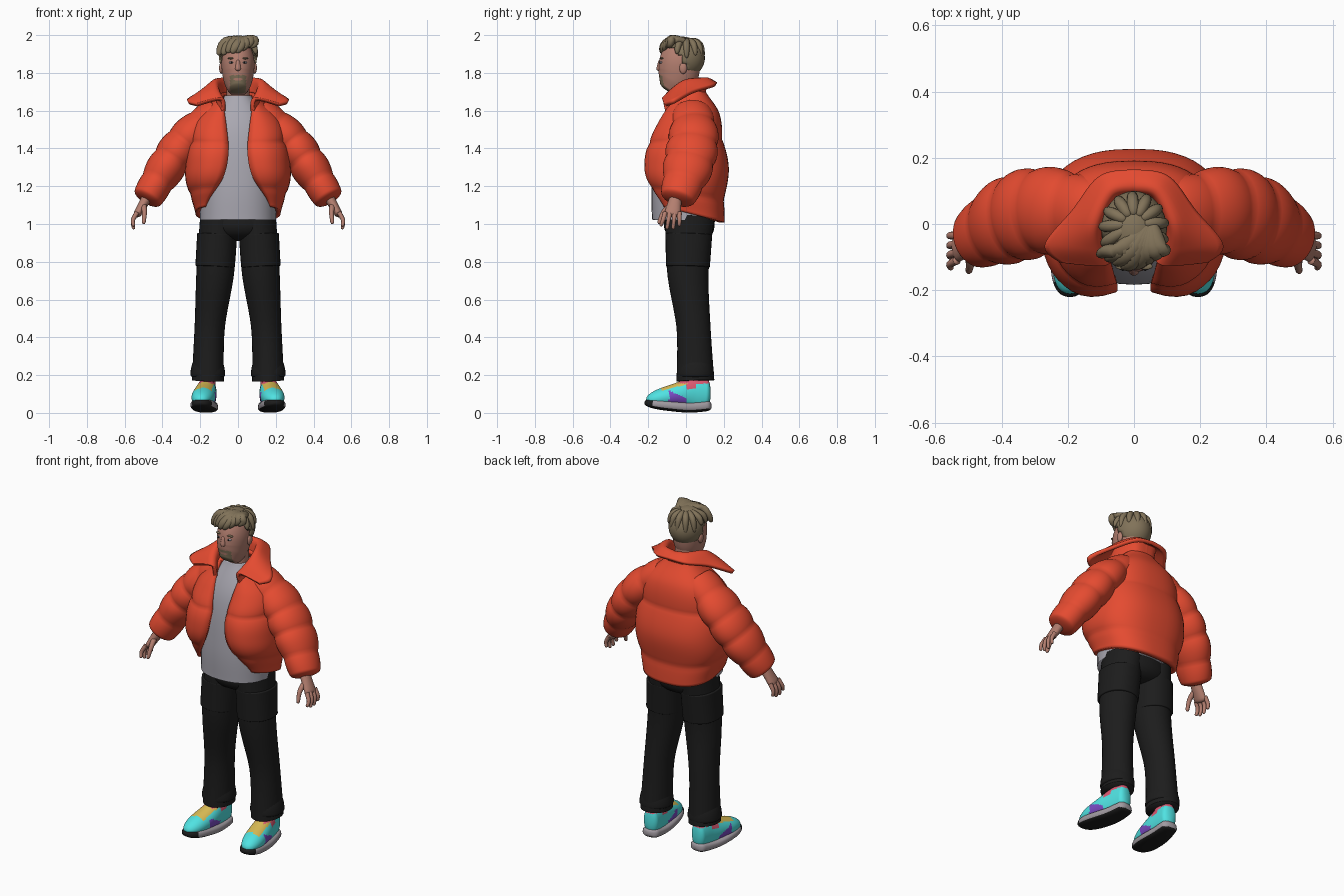
import bpy, bmesh, math, random
from mathutils import Vector, Matrix

random.seed(4)
cube = bpy.data.objects.get("Cube")
if cube:
    bpy.data.objects.remove(cube)

SIDEWAYS, BACKWARD = Vector((1, 0, 0)), Vector((0, 1, 0))


def material(name, red, green, blue):
    mat = bpy.data.materials.new(name)
    mat.use_nodes = True
    mat.diffuse_color = (red, green, blue, 1)
    shader = next(node for node in mat.node_tree.nodes if node.type == "BSDF_PRINCIPLED")
    shader.inputs["Base Color"].default_value = mat.diffuse_color
    return mat


ORANGE = material("jacket orange", .78, .07, .03)
GREY = material("shirt grey", .4, .39, .44)
BLACK = material("trouser black", .012, .012, .012)
HAIR = material("hair brown", .22, .17, .1)
SKIN = material("skin", .45, .21, .16)
CYAN = material("shoe cyan", .08, .76, .76)
YELLOW = material("tongue yellow", .7, .5, .09)
PURPLE = material("trim purple", .2, .07, .56)
PINK = material("trim pink", .72, .1, .17)
SOLE = material("midsole grey", .36, .33, .36)


def sample(values, t):
    """Smooth value at t along evenly spaced numbers or vectors."""
    last = len(values) - 1
    if last == 0:
        return values[0]
    index = min(int(t * last), last - 1)
    f = t * last - index
    before, start, end, after = (values[min(max(index + step, 0), last)] for step in (-1, 0, 1, 2))
    leave, arrive = (end - before) / 2, (after - start) / 2
    ease = f * f * (3 - 2 * f)
    return (start + (end - start) * ease + leave * (f * (1 - f) ** 2)
            - arrive * (f * f * (1 - f)))


def power(value, exponent):
    return math.copysign(abs(value) ** exponent, value)


def finish(name, bm, mats, rule=None, mirror=False, solid=0, offset=-1):
    bmesh.ops.recalc_face_normals(bm, faces=bm.faces)
    for face in bm.faces:
        face.smooth = True
        if rule:
            face.material_index = rule(face.calc_center_median(), face.normal)
    mesh = bpy.data.meshes.new(name)
    bm.to_mesh(mesh)
    bm.free()
    for mat in mats:
        mesh.materials.append(mat)
    part = bpy.data.objects.new(name, mesh)
    bpy.context.collection.objects.link(part)
    if mirror:
        part.modifiers.new("mirror", "MIRROR")
    if solid:
        shell = part.modifiers.new("thickness", "SOLIDIFY")
        shell.thickness, shell.offset = solid, offset


def skin_rings(bm, rings, closed):
    verts = [[bm.verts.new(point) for point in ring] for ring in rings]
    count = len(verts[0])
    for low, high in zip(verts, verts[1:]):
        for j in range(count if closed else count - 1):
            k = (j + 1) % count
            bm.faces.new((low[j], low[k], high[k], high[j]))
    return verts


def sweep(name, path, width, depth, mats, ends=(0, 0), ref=BACKWARD, square=1, puffs=0,
          rule=None, mirror=False, sides=32, steps=32):
    """Sweep an ellipse along a path; ends gives the rounded share at each end."""
    path = [Vector(point) for point in path]
    rings = []
    for i in range(steps + 1):
        t = (1 - math.cos(math.pi * i / steps)) / 2
        tangent = sample(path, min(t + .01, 1)) - sample(path, max(t - .01, 0))
        across = tangent.cross(ref).normalized()
        along = across.cross(tangent).normalized()
        swell = 1
        if puffs:
            swell = .93 + .1 * abs(math.sin(math.pi * puffs * t)) ** .7
        for reach, share in ((t, ends[0]), (1 - t, ends[1])):
            if reach < share:
                swell *= max(.05, math.sqrt(1 - (1 - reach / share) ** 2))
        a, b = across * sample(width, t) * swell, along * sample(depth, t) * swell
        angles = [math.tau * j / sides for j in range(sides)]
        rings.append([sample(path, t) + a * power(math.cos(angle), square)
                      + b * power(math.sin(angle), square) for angle in angles])
    bm = bmesh.new()
    verts = skin_rings(bm, rings, True)
    bm.faces.new(verts[0])
    bm.faces.new(verts[-1])
    finish(name, bm, mats, rule, mirror)


def ball(name, place, size, mat, keep=None, mirror=True, solid=0):
    bm = bmesh.new()
    shape = Matrix.Translation(place) @ Matrix.Diagonal((*size, 1))
    bmesh.ops.create_uvsphere(bm, u_segments=32, v_segments=24, radius=1, matrix=shape)
    if keep:
        bare = [face for face in bm.faces if not keep(face.calc_center_median())]
        bmesh.ops.delete(bm, geom=bare, context="FACES")
    finish(name, bm, [mat], mirror=mirror, solid=solid)


# Head with painted beard
def beard(center, normal):
    mouth = abs(center.x) < .022 and abs(center.z - 1.766) < .006
    return int(abs(center.x) < .042 and center.y < -.07 and center.z < 1.788 and not mouth)


sweep("head", [(0, -.09, 1.7), (0, -.04, 1.8), (0, -.03, 1.98)], [.045, .075, .088, .08],
      [.055, .1, .11, .1], [SKIN, HAIR], ends=(.1, .4), rule=beard, sides=64, steps=64)
sweep("neck", [(0, 0, 1.6), (0, 0, 1.8)], [.06], [.06], [SKIN])
sweep("nose", [(0, -.135, 1.87), (0, -.142, 1.81)], [.01, .018], [.01, .018], [SKIN],
      ends=(.3, .3), sides=12, steps=12)
ball("ear", (.088, -.015, 1.825), (.012, .02, .03), SKIN)
ball("eye", (.034, -.13, 1.855), (.014, .01, .006), GREY)
ball("pupil", (.034, -.137, 1.855), (.005, .005, .005), BLACK)
ball("eyebrow", (.036, -.128, 1.877), (.02, .01, .005), HAIR)


# Hair cap, swept fringe and crown locks
def below_hairline(center):
    return center.z > 1.93 or center.y > -.05 + (1.93 - center.z) / 2


ball("hair", (0, -.02, 1.88), (.1, .12, .112), HAIR, keep=below_hairline, mirror=False, solid=.01)
for i in range(8):
    x = i / 42 - .08
    back = abs(x) / 2
    drop = random.uniform(-.012, .012)
    sweep("fringe_lock", [(.05, .01, 1.965), (x * .6 + .02, -.07, 1.977 + drop / 4),
                          (x, back - .122, 1.955 + drop),
                          (x - .025, back - .135, 1.9 + i / 250 + drop)], [.022], [.028], [HAIR],
          ends=(.3, .6), ref=SIDEWAYS, sides=12, steps=16)
for i in range(9):
    angle = math.radians(27 * i - 15)
    out, rear = math.cos(angle) / 10, math.sin(angle) / 9 - .02
    sweep("crown_lock", [(out / 4, rear / 4, 1.975), (out * .8, rear * .8, 1.95),
                         (out, rear, 1.89 + random.uniform(-.02, .02))], [.018], [.018], [HAIR],
          ends=(.3, .6), sides=12, steps=16)

# Shirt
sweep("shirt", [(0, -.01, 1.02), (0, 0, 1.68)], [.2, .2, .19, .07], [.17, .175, .15, .07], [GREY],
      square=.9)

# Open jacket body, quilted in horizontal panels with rolled front edges
rings = []
columns = 48
for i in range(columns + 1):
    t = i / columns
    z = 1.06 + .63 * t
    swell = .95 + .08 * abs(math.sin(math.pi * (z - 1.16) / .28)) ** .7
    width = swell * sample([.22, .27, .27, .26, .21, .1], t)
    front = swell * sample([.18, .23, .235, .22, .16, .1], t)
    back = swell * sample([.2, .21, .22, .2, .17, .1], t)
    gap = sample([.17, .08, .05, .06, .08], t)
    start = math.asin(min(.95, gap / width) ** 1.25)
    ring = []
    for j in range(columns + 1):
        angle = start + (math.tau - 2 * start) * j / columns
        edge = min(j, columns - j)
        roll = 1 - max(0, 1 - edge / 4) ** 2 / 7
        facing = power(math.cos(angle), .8)
        y = -facing * roll * (front + back) / 2 + (back - front) / 2
        ring.append((width * power(math.sin(angle), .8), y, z + y * (t - .5) / 2))
    rings.append(ring)
bm = bmesh.new()
skin_rings(bm, rings, False)
finish("jacket_body", bm, [ORANGE], solid=.03)

# Folded collar: hidden stand, fold line and pointed outer edge
fold = [Vector(p) for p in ((0, .11, 1.76), (.07, .095, 1.765), (.12, 0, 1.755), (.12, -.07, 1.71),
                            (.09, -.12, 1.66))]
rim = [Vector(p) for p in ((0, .16, 1.74), (.1, .14, 1.73), (.18, .04, 1.7), (.265, -.06, 1.65),
                           (.22, -.11, 1.63))]
rings = []
for i in range(columns + 1):
    top, outer = sample(fold, i / columns), sample(rim, i / columns)
    stand = Vector((top.x * .85, top.y * .85, top.z - .07))
    rings.append([sample([stand, top, outer], j / 12) for j in range(13)])
bm = bmesh.new()
skin_rings(bm, rings, False)
finish("collar", bm, [ORANGE], mirror=True, solid=.022, offset=0)

# Quilted sleeves
sweep("sleeve", [(.1, .03, 1.6), (.26, .04, 1.46), (.38, .01, 1.3), (.49, -.05, 1.12)],
      [.08, .1, .1, .075], [.1, .13, .13, .085], [ORANGE], ends=(0, .06), puffs=5, mirror=True,
      steps=64)

# Hands
sweep("palm", [(.47, -.05, 1.16), (.54, -.075, 1.04)], [.03, .02], [.03, .045], [SKIN],
      ends=(0, .2), mirror=True, sides=16, steps=16)
for i in range(4):
    y = -.035 - .025 * i
    spread = .004 * i
    tip = .97 + .008 * (i - 1.5) ** 2
    sweep("finger", [(.535, y, 1.06), (.556, y - spread, 1.02), (.552, y - spread * 2, tip)],
          [.013, .009], [.013, .009], [SKIN], ends=(0, .15), mirror=True, sides=12, steps=16)
sweep("thumb", [(.5, -.08, 1.1), (.495, -.12, 1.06), (.5, -.145, 1)], [.016, .01], [.016, .01],
      [SKIN], ends=(0, .15), ref=SIDEWAYS, mirror=True, sides=12, steps=16)

# Trousers with pocket panels and gathered hems
sweep("hips", [(0, .02, 1.04), (0, .01, .91)], [.195], [.134], [BLACK], ends=(0, .6))
sweep("trouser_leg", [(.1, .02, 1.04), (.12, .01, .75), (.15, .04, .45), (.16, .05, .17)],
      [.1, .1, .08, .085], [.13, .11, .09, .1], [BLACK], mirror=True)
sweep("trouser_fold", [(.16, .05, .32), (.16, .05, .18)], [.092], [.098], [BLACK], ends=(.8, .2),
      mirror=True)
sweep("thigh_pocket", [(.112, .015, .95), (.122, .01, .77)], [.104], [.124, .116], [BLACK],
      ends=(.05, .05), square=.9, mirror=True)


# Shoes: coloured panels on the upper, dark tread under the sole
def panels(center, normal):
    middle = .17 - center.y / 8
    if center.z > .155 and center.y > -.04:
        return 3
    if -.13 < center.y < .01 and normal.z > .4 and abs(center.x - middle) < .045:
        return 1
    if abs(center.y + .045) < .045 and .05 < center.z < .1 - (center.y + .05) / 2:
        return 2
    return 3 if abs(center.y - .03) < .025 and abs(center.z - .14) < .015 else 0


def tread(center, normal):
    return int(normal.z < -.5 or (center.y < -.18 and center.z < .07))


sweep("shoe_upper", [(.155, .13, .1), (.17, 0, .1), (.2, -.21, .065)], [.075, .092, .06, .04],
      [.042, .05, .062, .05], [CYAN, YELLOW, PURPLE, PINK], ends=(.15, .25), ref=SIDEWAYS,
      rule=panels, mirror=True, sides=64, steps=64)
sweep("shoe_sole", [(.155, .135, .04), (.17, 0, .03), (.2, -.22, .055)], [.028],
      [.045, .058, .068, .055], [SOLE, BLACK], ends=(.15, .25), ref=SIDEWAYS, square=.7,
      rule=tread, mirror=True)
sweep("ankle", [(.16, .05, .1), (.16, .05, .2)], [.04], [.05], [PINK], mirror=True)
